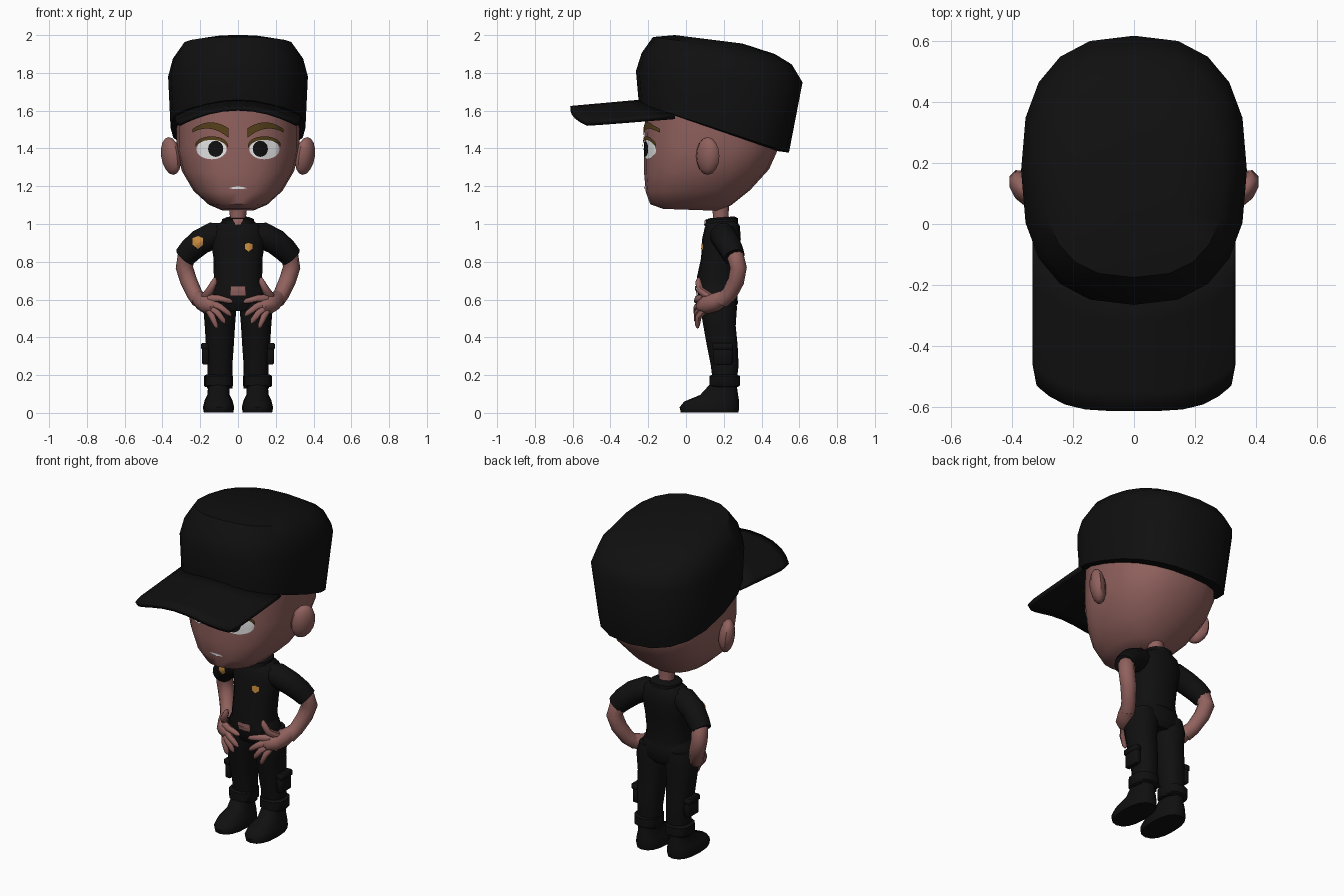
import bpy, bmesh, math
from mathutils import Vector
from mathutils.bvhtree import BVHTree

cube = bpy.data.objects.get("Cube")
if cube:
    bpy.data.objects.remove(cube, do_unlink=True)


def material(name, *rgb):
    m = bpy.data.materials.new(name)
    m.use_nodes = True
    m.diffuse_color = (*rgb, 1)
    m.node_tree.nodes["Principled BSDF"].inputs["Base Color"].default_value = (*rgb, 1)
    return m


BLACK = material("black_cloth", .005, .005, .005)
SKIN = material("skin", .28, .12, .11)
WHITE = material("white", .8, .8, .8)
BROWN = material("brow_brown", .09, .05, .01)
GOLD = material("badge_gold", .62, .28, .05)
parts = []


def finish(name, bm, mat, recalc=True):
    if recalc:
        bmesh.ops.recalc_face_normals(bm, faces=bm.faces)
    me = bpy.data.meshes.new(name)
    bm.to_mesh(me)
    bm.free()
    me.materials.append(mat)
    ob = bpy.data.objects.new(name, me)
    bpy.context.collection.objects.link(ob)
    parts.append(ob)
    return ob


def skin_rings(name, rings, mat):
    """Join rings of points into a closed body."""
    bm = bmesh.new()
    rows = [[bm.verts.new(p) for p in r] for r in rings]
    n = len(rows[0])
    for a, b in zip(rows, rows[1:]):
        for i in range(n):
            j = (i + 1) % n
            bm.faces.new((a[i], a[j], b[j], b[i]))
    bm.faces.new(rows[0])
    bm.faces.new(rows[-1])
    return finish(name, bm, mat)


def loft(name, rings, mat, sides=16, power=2.3, cx=0):
    """Each ring: half width, front y, front z, back y, back z."""
    def soft(v):
        return math.copysign(abs(v) ** (2 / power), v)
    out = []
    for rx, yf, zf, yb, zb in rings:
        row = []
        for i in range(sides):
            a = math.tau * i / sides
            t = (soft(math.sin(a)) + 1) / 2
            row.append((cx + rx * soft(math.cos(a)), yf + (yb - yf) * t, zf + (zb - zf) * t))
        out.append(row)
    return skin_rings(name, out, mat)


def tube(name, path, mat, side=1, sides=10):
    """Each path point: x, y, z, radius."""
    pts = [Vector((side * p[0], p[1], p[2])) for p in path]
    out = []
    for i, p in enumerate(pts):
        d = (pts[min(i + 1, len(pts) - 1)] - pts[max(i - 1, 0)]).normalized()
        u = d.cross(Vector((0, 1, 0))).normalized()
        v = d.cross(u)
        out.append([p + path[i][3] * (u * math.cos(k * math.tau / sides) + v * math.sin(k * math.tau / sides))
                    for k in range(sides)])
    return skin_rings(name, out, mat)


def plate(name, target, shape, mat, lift=.006, cols=14, rows=6):
    """Thin patch laid on the front of a part; shape(u) gives x, top z, bottom z."""
    tree = BVHTree.FromPolygons([v.co for v in target.data.vertices],
                                [p.vertices for p in target.data.polygons])
    bm = bmesh.new()
    grid = []
    for i in range(cols + 1):
        x, top, low = shape(-math.cos(math.pi * i / cols))
        col = []
        for j in range(rows + 1):
            z = low + (top - low) * j / rows
            hit = tree.ray_cast(Vector((x, -2, z)), Vector((0, 1, 0)))[0]
            col.append(bm.verts.new((x, (hit.y if hit else .2) - lift, z)))
        grid.append(col)
    for a, b in zip(grid, grid[1:]):
        for j in range(rows):
            bm.faces.new((a[j], b[j], b[j + 1], a[j + 1]))
    return finish(name, bm, mat, recalc=False)


def oval(cx, cz, rx, rz):
    def shape(u):
        h = rz * math.sqrt(max(0, 1 - u * u)) + .0005
        return cx + rx * u, cz + h, cz - h
    return shape


def shield(cx, cz, rx, rz):
    return lambda u: (cx + rx * u, cz + rz * (1 - .3 * abs(u)), cz - rz * (1 - .65 * abs(u)))


# Head, ears and neck
head = loft("head", [
    (.09, -.12, 1.08, .17, 1.07), (.155, -.19, 1.105, .24, 1.10),
    (.235, -.213, 1.17, .34, 1.18), (.297, -.222, 1.27, .44, 1.29),
    (.325, -.222, 1.40, .485, 1.39), (.325, -.215, 1.65, .49, 1.48)], SKIN, 20, 2.4)
tube("neck", [(0, .19, .97, .05), (0, .185, 1.04, .043), (0, .18, 1.12, .05)], SKIN)
for s, tag in ((1, "left"), (-1, "right")):
    bm = bmesh.new()
    bmesh.ops.create_uvsphere(bm, u_segments=10, v_segments=8, radius=1)
    for v in bm.verts:
        x, y, z = v.co
        v.co = (s * (.355 + .055 * x + .012 * z), .115 + .058 * y + .025 * x, 1.36 + .1 * z)
    finish(tag + "_ear", bm, SKIN)

    # Eyes and brows
    plate(tag + "_eye", head, oval(s * .14, 1.395, .08, .052), WHITE)
    plate(tag + "_pupil", head, oval(s * .118, 1.398, .04, .042), BLACK, .011)

    def lid(u):
        z = 1.408 + .045 * math.sqrt(max(0, 1 - u * u))
        return s * .14 + .086 * u, z + .011, z - .008

    def brow(u):
        z = 1.487 + .034 * (1 - u * u) + .006 * s * u
        h = .017 - .008 * s * u
        return s * .146 + .096 * u, z + h, z - h
    plate(tag + "_eyelid", head, lid, BROWN, .014, rows=2)
    plate(tag + "_eyebrow", head, brow, BROWN, .012, rows=2)
plate("teeth", head, lambda u: (.045 * u, 1.198 - .008 * u * u, 1.184 + .005 * u * u), WHITE, rows=2)

# Cap crown and curved brim
loft("cap_crown", [
    (.33, -.22, 1.63, .49, 1.385), (.357, -.25, 1.64, .545, 1.378),
    (.37, -.265, 1.81, .617, 1.75), (.345, -.235, 1.905, .56, 1.845),
    (.295, -.175, 1.99, .47, 1.90), (.16, -.06, 2.0, .30, 1.955)], BLACK, 20, 2.5)
bm = bmesh.new()
grid = []
for i in range(13):
    u = math.sin(math.pi * (i / 12 - .5))
    back, front = -.2 + .14 * u * u, -.613 + .085 * u ** 4
    grid.append([bm.verts.new((.333 * u * (1 - .04 * (t == 1)), back + (front - back) * t,
                               1.662 - .037 * t - .085 * u * u)) for t in (0, .3, .6, .85, 1)])
for a, b in zip(grid, grid[1:]):
    for j in range(4):
        bm.faces.new((a[j], a[j + 1], b[j + 1], b[j]))
brim = finish("cap_brim", bm, BLACK, recalc=False)
bpy.context.view_layer.objects.active = brim
thick = brim.modifiers.new("thickness", 'SOLIDIFY')
thick.thickness = .025
thick.offset = -1 if brim.data.polygons[0].normal.z > 0 else 1

# Shirt, collar, neckline and belly
shirt = loft("shirt", [
    (.135, .055, .645, .27, .66), (.128, .058, .72, .265, .72),
    (.13, .08, .82, .275, .82), (.145, .085, .92, .29, .92),
    (.125, .10, .985, .285, .99), (.07, .125, 1.02, .26, 1.025)], BLACK)
collar = loft("collar", [(.088, .10, .99, .275, 1.0), (.085, .105, 1.02, .275, 1.03),
                         (.062, .12, 1.03, .255, 1.04)], BLACK)
plate("neckline", collar, lambda u: (.026 * u, 1.027, .975 + .045 * abs(u)), SKIN)
plate("chest_badge", shirt, shield(.056, .877, .02, .023), GOLD)

# Trousers
pelvis = loft("hips", [
    (.12, .09, .54, .25, .54), (.165, .07, .58, .275, .58),
    (.145, .058, .66, .268, .66), (.12, .075, .70, .25, .70)], BLACK)
plate("belly", shirt, lambda u: (.04 * u, .672, .648), SKIN, .008)
plate("belly_low", pelvis, lambda u: (.04 * u, .652, .622), SKIN, .007)

for s, tag in ((1, "left"), (-1, "right")):
    loft(tag + "_leg", [
        (.068, .145, .13, .265, .13), (.066, .13, .25, .28, .25),
        (.074, .108, .36, .275, .36), (.08, .09, .46, .265, .46),
        (.088, .072, .56, .272, .56), (.07, .08, .63, .26, .63)], BLACK, 14, 2.3, s * .096)
    loft(tag + "_trouser_cuff", [
        (.07, .14, .137, .275, .137), (.077, .123, .145, .287, .145),
        (.077, .123, .195, .287, .195), (.066, .14, .203, .27, .203)], BLACK, 14, 2.4, s * .103)
    loft(tag + "_boot", [
        (.078, -.028, .003, .277, .003), (.083, -.034, .03, .282, .025),
        (.074, -.01, .06, .28, .07), (.058, .075, .095, .275, .10),
        (.056, .125, .15, .268, .15)], BLACK, 16, 2.4, s * .103)

    # Cargo pocket and flap
    for nm, x, z, hx, hy, hz in (("pocket", .172, .31, .018, .05, .055),
                                 ("pocket_flap", .175, .352, .021, .054, .018)):
        bm = bmesh.new()
        bmesh.ops.create_cube(bm, size=2)
        for v in bm.verts:
            v.co = (s * x + hx * v.co.x, .195 + hy * v.co.y, z + hz * v.co.z)
        bmesh.ops.bevel(bm, geom=bm.edges[:], offset=.007, segments=1, affect='EDGES')
        finish(tag + "_" + nm, bm, BLACK)

    # Sleeve, arm and hand
    sleeve = tube(tag + "_sleeve", [
        (.07, .19, .945, .06), (.13, .195, .94, .07), (.2, .215, .905, .068),
        (.25, .24, .862, .064), (.283, .255, .825, .058)], BLACK, s, 12)
    tube(tag + "_arm", [
        (.24, .235, .87, .045), (.275, .262, .825, .047), (.284, .278, .77, .046),
        (.262, .265, .70, .045), (.23, .23, .63, .042), (.205, .19, .595, .042)], SKIN, s)
    tube(tag + "_palm", [
        (.222, .22, .62, .036), (.19, .165, .59, .048), (.16, .115, .575, .052),
        (.125, .085, .565, .038), (.11, .08, .56, .015)], SKIN, s)
    fingers = {
        "thumb": [(.175, .13, .61, .024), (.148, .075, .65, .021), (.125, .065, .695, .016), (.12, .068, .715, .007)],
        "index": [(.15, .095, .605, .022), (.10, .062, .605, .018), (.045, .055, .592, .014), (.03, .058, .586, .006)],
        "middle": [(.14, .09, .58, .022), (.095, .058, .56, .018), (.05, .054, .527, .014), (.038, .057, .515, .006)],
        "ring": [(.145, .09, .56, .022), (.11, .06, .53, .018), (.078, .056, .49, .014), (.07, .058, .475, .006)],
        "little": [(.155, .10, .55, .022), (.137, .067, .51, .017), (.118, .06, .465, .013), (.112, .062, .45, .006)]}
    for nm, path in fingers.items():
        tube(f"{tag}_{nm}_finger", path, SKIN, s, 8)
    if s < 0:
        plate("sleeve_badge", sleeve, shield(-.212, .902, .028, .034), GOLD)

# Smooth shading with sharp creases kept
bpy.ops.object.select_all(action='DESELECT')
for ob in parts:
    ob.select_set(True)
bpy.ops.object.shade_smooth_by_angle(angle=math.radians(45))
